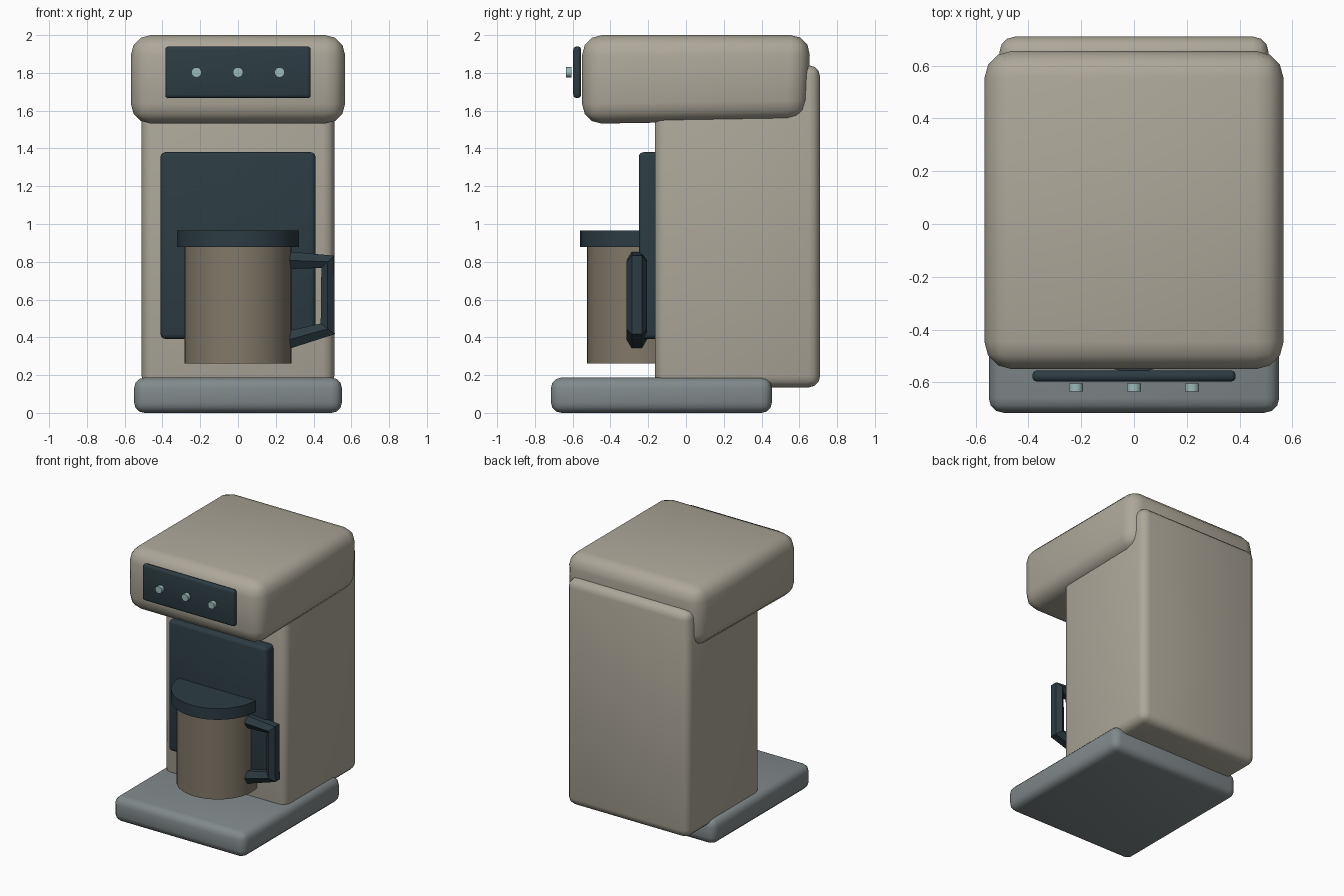
import bpy, bmesh, math
from mathutils import Matrix

if "Cube" in bpy.data.objects:
    bpy.data.objects.remove(bpy.data.objects["Cube"])


def material(name, rgb):
    m = bpy.data.materials.new(name)
    m.diffuse_color = (*rgb, 1)
    m.use_nodes = True
    m.node_tree.nodes["Principled BSDF"].inputs["Base Color"].default_value = m.diffuse_color
    return m


CREAM = material("warm_cream", (0.42, 0.39, 0.32))
DARK = material("dark_slate", (0.025, 0.045, 0.055))
GREY = material("base_grey", (0.22, 0.25, 0.26))
BROWN = material("mug_metal", (0.22, 0.19, 0.14))
TEAL = material("pale_teal", (0.33, 0.50, 0.50))


def finish(ob, mat):
    ob.data.materials.append(mat)
    bpy.ops.object.select_all(action='DESELECT')
    ob.select_set(True)
    bpy.context.view_layer.objects.active = ob
    if ob.type == 'MESH':
        bpy.ops.object.shade_smooth_by_angle(angle=math.radians(35))


def box(name, x, y, z, bevel, mat, segments=3, tweak=None):
    """Rounded box from (min, max) ranges on each axis."""
    bm = bmesh.new()
    bmesh.ops.create_cube(bm, size=1)
    for v in bm.verts:
        v.co = [r[0] if c < 0 else r[1] for c, r in zip(v.co, (x, y, z))]
        if tweak:
            tweak(v)
    bmesh.ops.bevel(bm, geom=bm.edges[:], offset=bevel, segments=segments,
                    profile=0.5, affect='EDGES', clamp_overlap=True)
    me = bpy.data.meshes.new(name)
    bm.to_mesh(me)
    bm.free()
    ob = bpy.data.objects.new(name, me)
    bpy.context.collection.objects.link(ob)
    finish(ob, mat)


def cylinder(name, loc, radius, depth, mat, sides=40, along_y=False):
    bpy.ops.mesh.primitive_cylinder_add(
        vertices=sides, radius=radius, depth=depth, location=loc,
        rotation=(math.pi / 2 if along_y else 0, 0, 0))
    ob = bpy.context.object
    ob.name = name
    finish(ob, mat)


def slant_rear(v):
    # lower rear edge of the head tucks in slightly
    if v.co.y > 0 and v.co.z < 1.7:
        v.co.y -= 0.02
        v.co.z += 0.02


# Housing
box("base", (-0.55, 0.55), (-0.715, 0.455), (0, 0.187), 0.055, GREY)
box("body", (-0.51, 0.51), (-0.165, 0.71), (0.135, 1.84), 0.06, CREAM)
box("head", (-0.567, 0.567), (-0.55, 0.66), (1.53, 2.0), 0.105, CREAM, 3, slant_rear)

# Dark panels
box("back_panel", (-0.41, 0.41), (-0.25, -0.13), (0.392, 1.38), 0.025, DARK)
box("control_panel", (-0.385, 0.385), (-0.597, -0.555), (1.667, 1.94), 0.018, DARK)

# Buttons
for i in (-1, 0, 1):
    cylinder(f"button_{i + 2}", (0.22 * i, -0.62, 1.803), 0.027, 0.03, TEAL, 16, True)

# Mug and lid
cylinder("mug", (0, -0.24, 0.572), 0.284, 0.62, BROWN)
cylinder("mug_lid", (0, -0.24, 0.922), 0.32, 0.085, DARK)

# Mug handle: angular six-sided tube
points = [(0.26, 0.808), (0.475, 0.80), (0.475, 0.445), (0.26, 0.385)]
cu = bpy.data.curves.new("mug_handle", 'CURVE')
cu.dimensions = '3D'
cu.bevel_depth = 0.054
cu.bevel_resolution = 1
cu.use_fill_caps = True
sp = cu.splines.new('POLY')
sp.points.add(len(points) - 1)
for p, (px, pz) in zip(sp.points, points):
    p.co = (px, -0.26, pz, 1)
handle = bpy.data.objects.new("mug_handle", cu)
bpy.context.collection.objects.link(handle)
sp.use_smooth = False
finish(handle, DARK)
